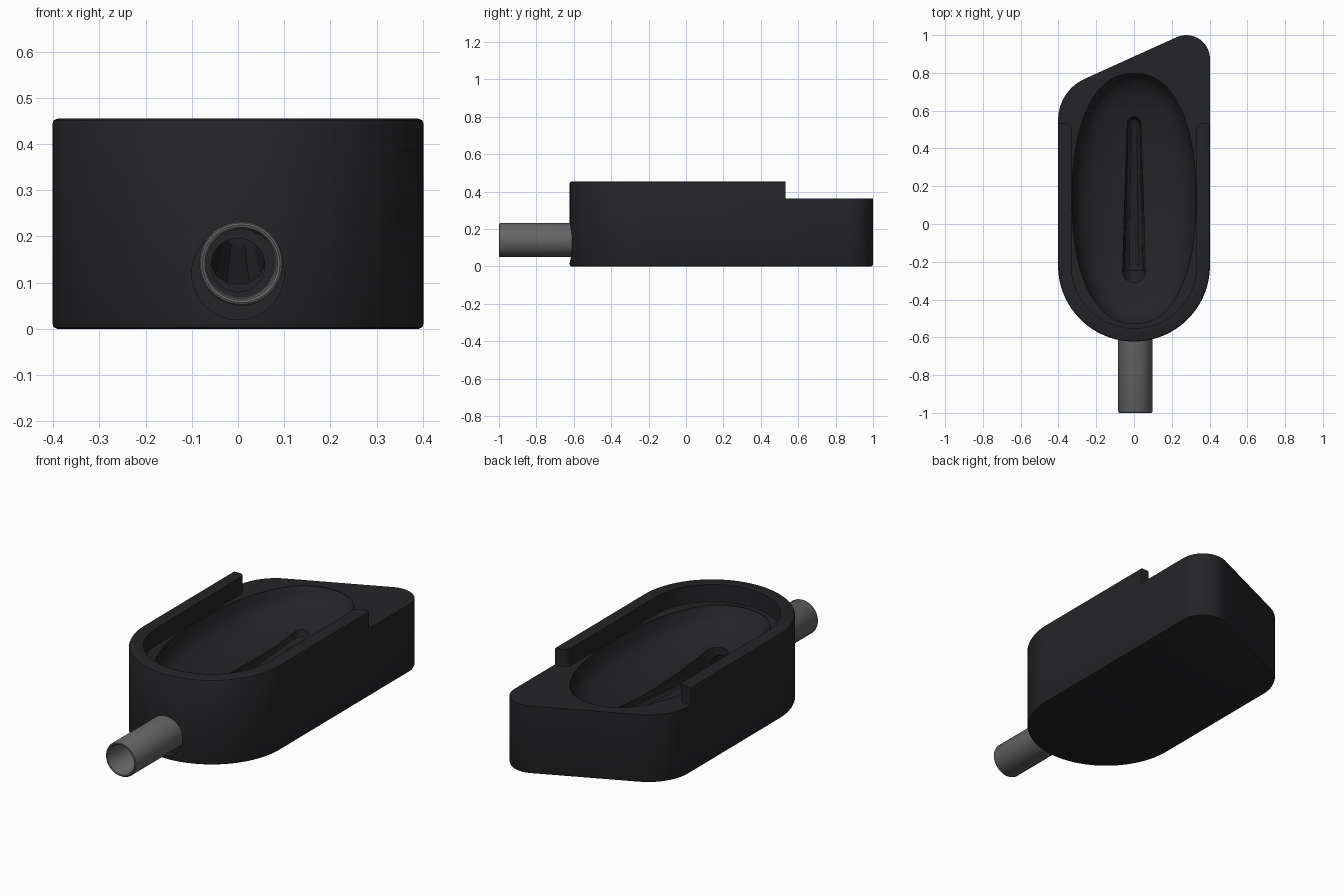
import bpy, bmesh
from math import sin, cos, pi, radians, copysign

if "Cube" in bpy.data.objects:
    bpy.data.objects.remove(bpy.data.objects["Cube"])


def material(name, rgb):
    m = bpy.data.materials.new(name)
    m.diffuse_color = (*rgb, 1)
    m.use_nodes = True
    m.node_tree.nodes["Principled BSDF"].inputs["Base Color"].default_value = m.diffuse_color
    return m


def loft(name, rings, closed=False):
    """Skin equal-length rings; cap the ends unless the loop of rings is closed."""
    bm = bmesh.new()
    rows = [[bm.verts.new(p) for p in r] for r in rings]
    n = len(rows[0])
    pairs = list(zip(rows, rows[1:])) + ([(rows[-1], rows[0])] if closed else [])
    for a, b in pairs:
        for i in range(n):
            j = (i + 1) % n
            bm.faces.new((a[i], a[j], b[j], b[i]))
    if not closed:
        bm.faces.new(rows[0][::-1])
        bm.faces.new(rows[-1])
    bmesh.ops.recalc_face_normals(bm, faces=bm.faces)
    me = bpy.data.meshes.new(name)
    bm.to_mesh(me)
    bm.free()
    ob = bpy.data.objects.new(name, me)
    bpy.context.collection.objects.link(ob)
    return ob


def prism(name, pts, z0, z1):
    return loft(name, [[(x, y, z) for x, y in pts] for z in (z0, z1)])


def arc(cx, cy, r, a0, a1, n):
    return [(cx + r * cos(radians(a0 + (a1 - a0) * i / n)),
             cy + r * sin(radians(a0 + (a1 - a0) * i / n))) for i in range(n + 1)]


def tube_ring(x, z, r, y, n=64):
    return [(x + r * cos(2 * pi * i / n), y, z + r * sin(2 * pi * i / n)) for i in range(n)]


def cut(target, cutter):
    cutter.hide_render = True
    mod = target.modifiers.new("cut", 'BOOLEAN')
    mod.operation, mod.solver, mod.object = 'DIFFERENCE', 'EXACT', cutter
    bpy.context.view_layer.objects.active = target
    bpy.ops.object.modifier_apply(modifier=mod.name)
    bpy.data.objects.remove(cutter)


def smooth(ob, mat):
    ob.data.materials.clear()
    ob.data.materials.append(mat)
    bpy.ops.object.select_all(action='DESELECT')
    ob.select_set(True)
    bpy.context.view_layer.objects.active = ob
    bpy.ops.object.shade_smooth_by_angle(angle=radians(30))


black = material("black_plastic", (0.018, 0.018, 0.021))
grey = material("grey_metal", (0.13, 0.13, 0.13))

# Body: round front, slanted back
outline = (arc(0, -0.22, 0.402, 180, 360, 64)
           + arc(0.277, 0.875, 0.125, 0, 114.6, 20)
           + arc(-0.162, 0.55, 0.24, 114.6, 180, 18))
body = prism("body", outline, 0, 0.455)
bm = bmesh.new()
bm.from_mesh(body.data)
edges = [e for e in bm.edges if abs(e.verts[0].co.z - e.verts[1].co.z) < 1e-5]
bmesh.ops.bevel(bm, geom=edges, offset=0.011, segments=2, profile=0.5, affect='EDGES')
bm.to_mesh(body.data)
bm.free()

# Ledge: leaves a raised U-shaped rim around the front
right = arc(0.365, 0.5, 0.033, 180, 90, 8) + [(0.6, 0.533), (0.6, 1.3)]
ledge = (arc(0, -0.22, 0.332, 180, 360, 64) + right
         + [(-x, y) for x, y in reversed(right)])
cut(body, prism("ledge_cutter", ledge, 0.363, 0.6))


# Oval bowl
def oval(s, z, n=96):
    ring = []
    for i in range(n):
        c, d = cos(2 * pi * i / n), sin(2 * pi * i / n)
        ring.append((s * 0.328 * copysign(abs(c) ** 0.88, c),
                     0.135 + s * 0.663 * copysign(abs(d) ** 0.88, d), z))
    return ring


bowl = [(1.0, 0.42), (1.0, 0.36), (0.985, 0.347), (0.965, 0.325), (0.94, 0.305), (0.9, 0.285),
        (0.83, 0.264), (0.72, 0.243), (0.58, 0.225), (0.42, 0.213), (0.25, 0.205), (0.08, 0.202)]
cut(body, loft("bowl_cutter", [oval(s, z) for s, z in bowl]))

# Drain groove, deeper towards the outlet
groove = arc(0, -0.25, 0.06, 180, 360, 24) + arc(0, 0.53, 0.037, 0, 180, 24)


def groove_ring(s, z):
    return [(x * s, y + (s - 1) * 0.06 * (1 if y < 0.1 else -1) * -1,
             z if z > 0.35 else z + 0.09 * (y + 0.31) / 0.88) for x, y in groove]


cut(body, loft("groove_cutter", [groove_ring(1, 0.4), groove_ring(1, 0.14),
                                 groove_ring(0.8, 0.11), groove_ring(0.4, 0.095)]))

# Socket for the pipe and bore to the groove
cut(body, loft("socket_cutter", [tube_ring(0, 0.12, 0.1, y) for y in (-0.8, -0.575)]))
cut(body, loft("bore_cutter", [tube_ring(0, 0.138, 0.058, y) for y in (-0.8, -0.25)]))
smooth(body, black)

# Outlet pipe
section = [(0.091, -0.54), (0.091, -0.992), (0.088, -0.998), (0.084, -1.0),
           (0.079, -0.998), (0.075, -0.99), (0.073, -0.54)]
pipe = loft("outlet_pipe", [tube_ring(0.007, 0.141, r, y) for r, y in section], closed=True)
smooth(pipe, grey)
